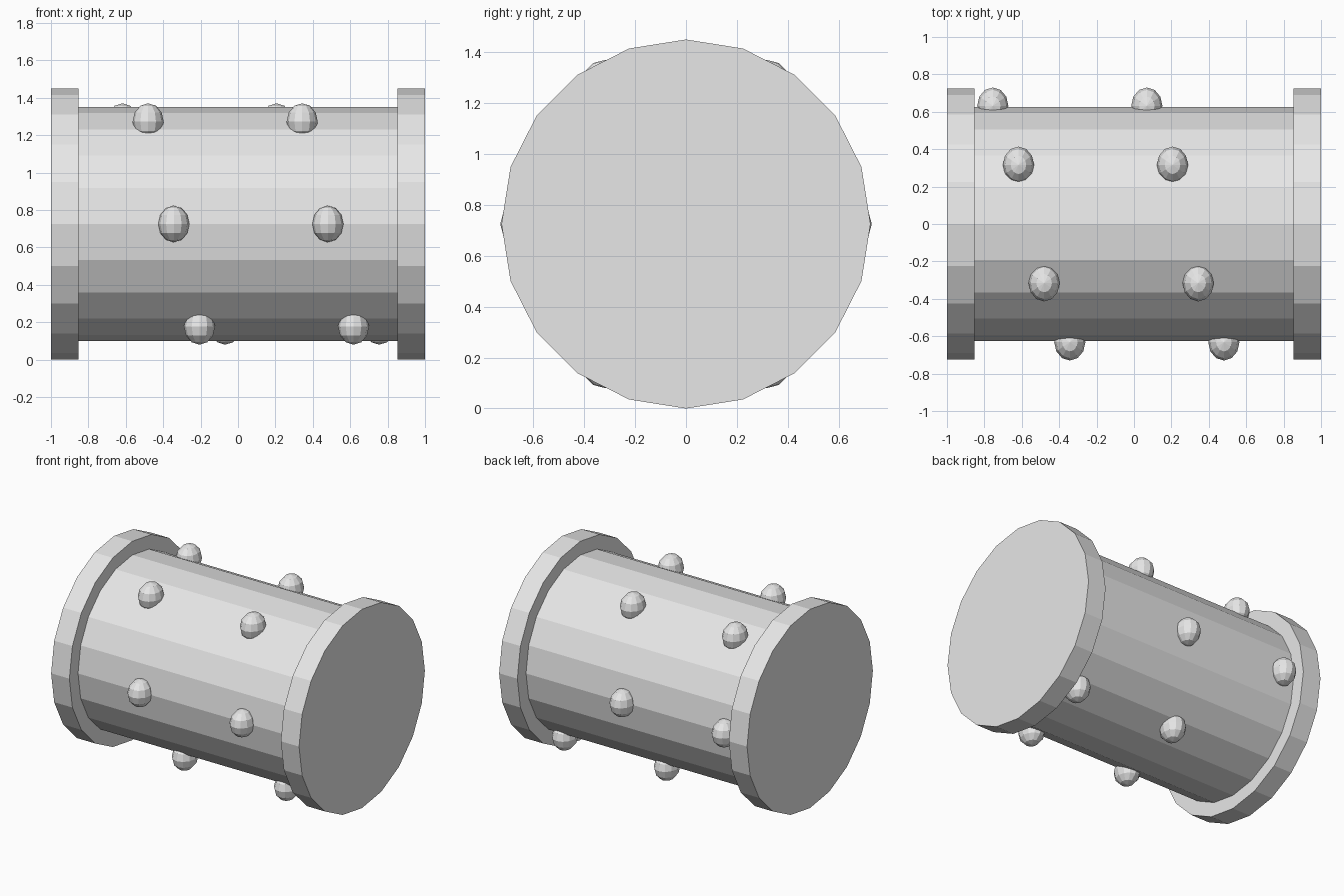
import bpy
from math import cos, sin, pi

cube = bpy.data.objects.get("Cube")
if cube:
    bpy.data.objects.remove(cube, do_unlink=True)

CENTRE_Z = 0.725
BARREL_R = 0.625
FLANGE_R = 0.725
FLANGE_W = 0.147

grey = bpy.data.materials.new("light_grey")
grey.use_nodes = True
grey.diffuse_color = (0.8, 0.8, 0.8, 1)
grey.node_tree.nodes["Principled BSDF"].inputs["Base Color"].default_value = (0.8, 0.8, 0.8, 1)


def finish(name):
    ob = bpy.context.object
    ob.name = name
    ob.data.materials.append(grey)
    return ob


def drum(name, radius, width, x):
    """Twenty-sided drum lying along x."""
    bpy.ops.mesh.primitive_cylinder_add(
        vertices=20, radius=radius, depth=width,
        location=(x, 0, CENTRE_Z), rotation=(0, pi / 2, 0))
    return finish(name)


# Barrel and its two end flanges
drum("barrel", BARREL_R, 2 - 2 * FLANGE_W, 0)
for side, name in ((1, "left_flange"), (-1, "right_flange")):
    drum(name, FLANGE_R, FLANGE_W, side * (1 - FLANGE_W / 2))

# Studs wind around the barrel in a two-turn spiral
STUDS = 12
for i in range(STUDS):
    angle = i * pi / 3
    x = -0.755 + 1.51 * i / (STUDS - 1)
    bpy.ops.mesh.primitive_uv_sphere_add(
        segments=12, ring_count=6, radius=0.098,
        location=(x, 0.632 * cos(angle), CENTRE_Z + 0.632 * sin(angle)))
    finish(f"stud_{i + 1}").scale.x = 0.85
